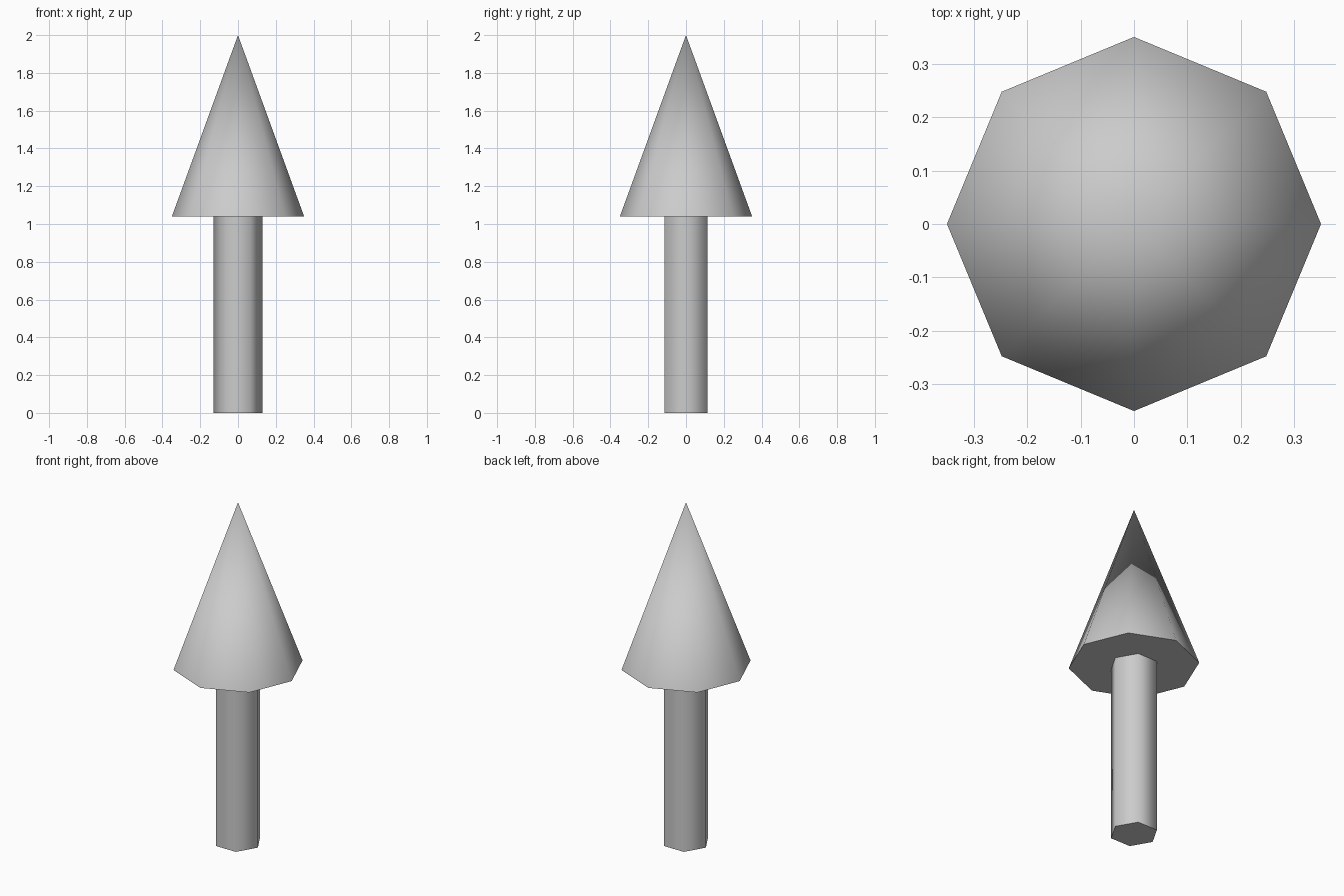
import bpy, bmesh
from math import cos, sin, pi, radians

if "Cube" in bpy.data.objects:
    bpy.data.objects.remove(bpy.data.objects["Cube"])


def ring(bm, sides, radius, z):
    # First corner lies on +x
    return [bm.verts.new((radius * cos(2 * pi * i / sides),
                          radius * sin(2 * pi * i / sides), z)) for i in range(sides)]


def finish(name, bm):
    bmesh.ops.recalc_face_normals(bm, faces=bm.faces[:])
    mesh = bpy.data.meshes.new(name)
    bm.to_mesh(mesh)
    bm.free()
    obj = bpy.data.objects.new(name, mesh)
    bpy.context.collection.objects.link(obj)
    bpy.ops.object.select_all(action='DESELECT')
    obj.select_set(True)
    bpy.context.view_layer.objects.active = obj
    bpy.ops.object.shade_smooth_by_angle(angle=radians(65))
    return obj


BASE_Z = 1.04

# Six-sided trunk, closed at both ends
bm = bmesh.new()
low, high = ring(bm, 6, 0.13, 0), ring(bm, 6, 0.13, BASE_Z)
bm.faces.new(low)
bm.faces.new(high)
for i in range(6):
    j = (i + 1) % 6
    bm.faces.new((low[i], low[j], high[j], high[i]))
finish("trunk", bm)

# Eight-sided cone crown with a flat underside
bm = bmesh.new()
rim = ring(bm, 8, 0.35, BASE_Z)
tip = bm.verts.new((0, 0, 2))
bm.faces.new(rim)
for i in range(8):
    bm.faces.new((rim[i], rim[(i + 1) % 8], tip))
finish("crown", bm)
